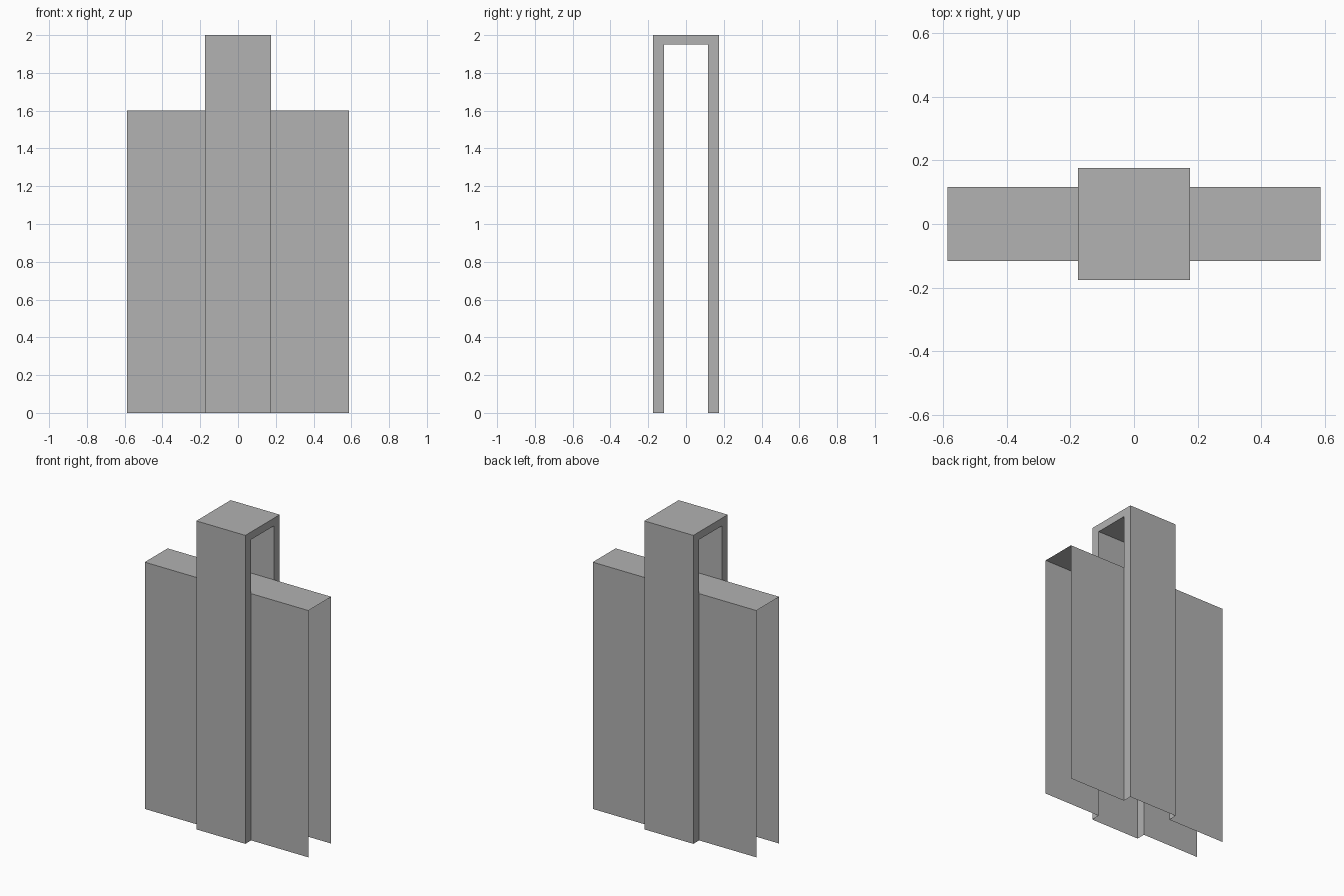
import bpy
import bmesh

cube = bpy.data.objects.get("Cube")
if cube:
    bpy.data.objects.remove(cube, do_unlink=True)

# Main sizes
CORE = 0.176        # half width and half depth of the central arch
SLAB_X = 0.587      # half length of the slab
SLAB_Y = 0.117      # half depth of the slab and of the arch opening
TOP, LINTEL, SLAB_TOP = 2.0, 1.95, 1.6

grey = bpy.data.materials.new("plain_grey")
grey.use_nodes = True
colour = (0.445, 0.445, 0.445, 1.0)
grey.diffuse_color = colour
grey.node_tree.nodes["Principled BSDF"].inputs["Base Color"].default_value = colour


def arch(half, height, base=0.0):
    """Open upside-down U in the YZ plane."""
    return [(-half, base), (-half, height), (half, height), (half, base)]


def make_object(name, bm):
    mesh = bpy.data.meshes.new(name)
    bm.to_mesh(mesh)
    bm.free()
    mesh.materials.append(grey)
    obj = bpy.data.objects.new(name, mesh)
    bpy.context.collection.objects.link(obj)
    return obj


def sweep(name, path, x0, x1):
    """Thin shell made by drawing an open YZ path along X."""
    bm = bmesh.new()
    rows = [[bm.verts.new((x, y, z)) for y, z in path] for x in (x0, x1)]
    for i in range(len(path) - 1):
        bm.faces.new((rows[0][i], rows[1][i], rows[1][i + 1], rows[0][i + 1]))
    return make_object(name, bm)


def rim(name, x):
    """Flat arch-shaped end face."""
    outline = arch(CORE, TOP) + arch(SLAB_Y, LINTEL)[::-1]
    if x > 0:
        outline.reverse()
    bm = bmesh.new()
    bm.faces.new([bm.verts.new((x, y, z)) for y, z in outline])
    return make_object(name, bm)


# Central arch: outer walls and roof, opening lining above the slab
sweep("arch_outer_shell", arch(CORE, TOP), -CORE, CORE)
sweep("arch_opening_lining", arch(SLAB_Y, LINTEL, SLAB_TOP)[::-1], -CORE, CORE)

# Arch end faces and slab wings, open underneath and at the ends
for side, s in (("left", 1), ("right", -1)):
    rim("arch_rim_" + side, s * CORE)
    x0, x1 = sorted((s * CORE, s * SLAB_X))
    sweep("slab_wing_" + side, arch(SLAB_Y, SLAB_TOP), x0, x1)

# Slab roof passing through the arch
sweep("slab_middle_roof", [(-SLAB_Y, SLAB_TOP), (SLAB_Y, SLAB_TOP)], -CORE, CORE)
